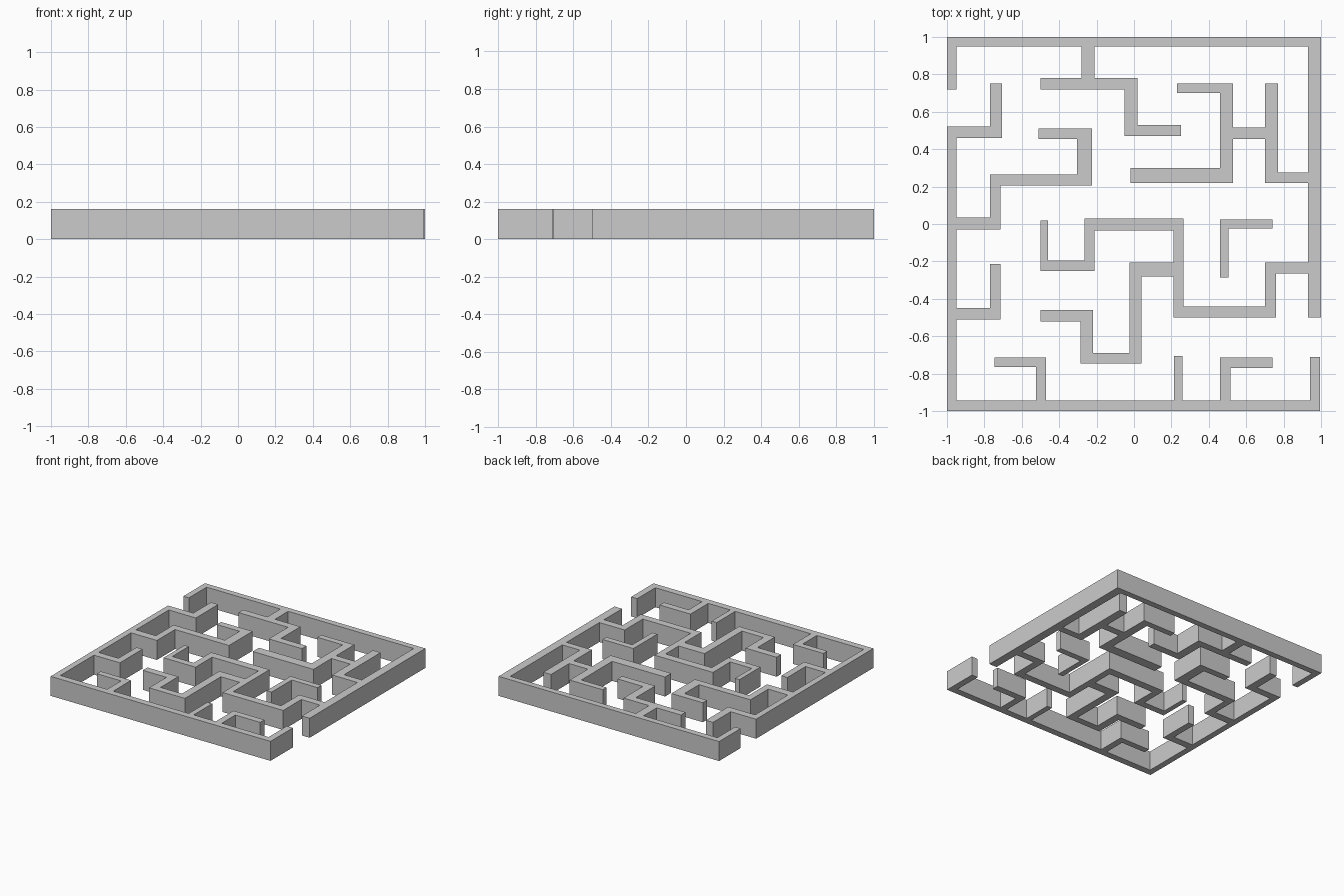
import bpy, bmesh

HEIGHT = 0.16


def build_wall(name, rects):
    """Union of floor-plan rectangles (x0, x1, y0, y1), extruded as one clean solid."""
    xs = sorted({v for r in rects for v in r[:2]})
    ys = sorted({v for r in rects for v in r[2:]})
    filled = set()
    for i in range(len(xs) - 1):
        for j in range(len(ys) - 1):
            cx, cy = (xs[i] + xs[i + 1]) / 2, (ys[j] + ys[j + 1]) / 2
            if any(a < cx < b and c < cy < d for a, b, c, d in rects):
                filled.add((i, j))
    bm = bmesh.new()
    verts = {}

    def vert(i, j):
        if (i, j) not in verts:
            verts[i, j] = bm.verts.new((xs[i], ys[j], 0))
        return verts[i, j]

    for i, j in sorted(filled):
        bm.faces.new([vert(i, j), vert(i + 1, j), vert(i + 1, j + 1), vert(i, j + 1)])
    geom = bmesh.ops.extrude_face_region(bm, geom=bm.faces[:], use_keep_orig=True)["geom"]
    top = [g for g in geom if isinstance(g, bmesh.types.BMVert)]
    bmesh.ops.translate(bm, verts=top, vec=(0, 0, HEIGHT))
    bmesh.ops.recalc_face_normals(bm, faces=bm.faces[:])
    bmesh.ops.dissolve_limit(bm, angle_limit=0.01, verts=bm.verts[:], edges=bm.edges[:])
    mesh = bpy.data.meshes.new(name)
    bm.to_mesh(mesh)
    bm.free()
    obj = bpy.data.objects.new(name, mesh)
    bpy.context.collection.objects.link(obj)


# Back and right outer wall
back_right = [(-1, 1, 0.95, 1), (-1, -0.95, 0.72, 1), (0.93, 1, -0.5, 1)]
# Branch hanging from the back wall
back_branch = [(-0.28, -0.21, 0.72, 1), (-0.5, 0.02, 0.72, 0.78),
               (-0.05, 0.02, 0.47, 0.78), (-0.05, 0.25, 0.47, 0.53)]
# Upper branch from the right wall
right_branch = [(0.7, 1, 0.22, 0.275), (0.7, 0.77, 0.22, 0.75), (0.46, 0.77, 0.455, 0.515),
                (0.46, 0.53, 0.22, 0.75), (0.23, 0.53, 0.7, 0.75), (-0.02, 0.53, 0.22, 0.3)]
# Long winding branch through the centre
centre_branch = [(0.7, 1, -0.265, -0.205), (0.7, 0.76, -0.5, -0.205), (0.21, 0.76, -0.5, -0.44),
                 (0.21, 0.265, -0.5, 0.03), (-0.265, 0.265, -0.035, 0.03),
                 (-0.265, -0.21, -0.25, 0.03), (-0.5, -0.21, -0.25, -0.195),
                 (-0.5, -0.46, -0.25, 0.02), (-0.025, 0.265, -0.28, -0.205),
                 (-0.025, 0.04, -0.745, -0.205), (-0.285, 0.04, -0.745, -0.69),
                 (-0.285, -0.22, -0.745, -0.46), (-0.5, -0.22, -0.52, -0.46)]
build_wall("back_right_wall", back_right + back_branch + right_branch + centre_branch)

# Front and left outer wall
front_left = [(-1, -0.95, -1, 0.52), (-1, 0.995, -1, -0.945), (0.94, 0.995, -1, -0.71)]
# Branches from the left wall
left_branches = [(-1, -0.705, 0.46, 0.52), (-0.77, -0.705, 0.46, 0.75),
                 (-1, -0.715, -0.03, 0.035), (-0.77, -0.715, -0.03, 0.265),
                 (-0.77, -0.225, 0.205, 0.265), (-0.305, -0.225, 0.205, 0.51),
                 (-0.51, -0.225, 0.455, 0.51),
                 (-1, -0.715, -0.51, -0.45), (-0.77, -0.715, -0.51, -0.215)]
# Branches from the front wall
front_branches = [(-0.525, -0.47, -1, -0.715), (-0.745, -0.47, -0.765, -0.715),
                  (0.215, 0.26, -1, -0.705),
                  (0.46, 0.515, -1, -0.715), (0.46, 0.74, -0.77, -0.715)]
build_wall("front_left_wall", front_left + left_branches + front_branches)

# Free-standing corner wall
build_wall("corner_wall", [(0.46, 0.505, -0.285, 0.025), (0.46, 0.74, -0.025, 0.025)])
